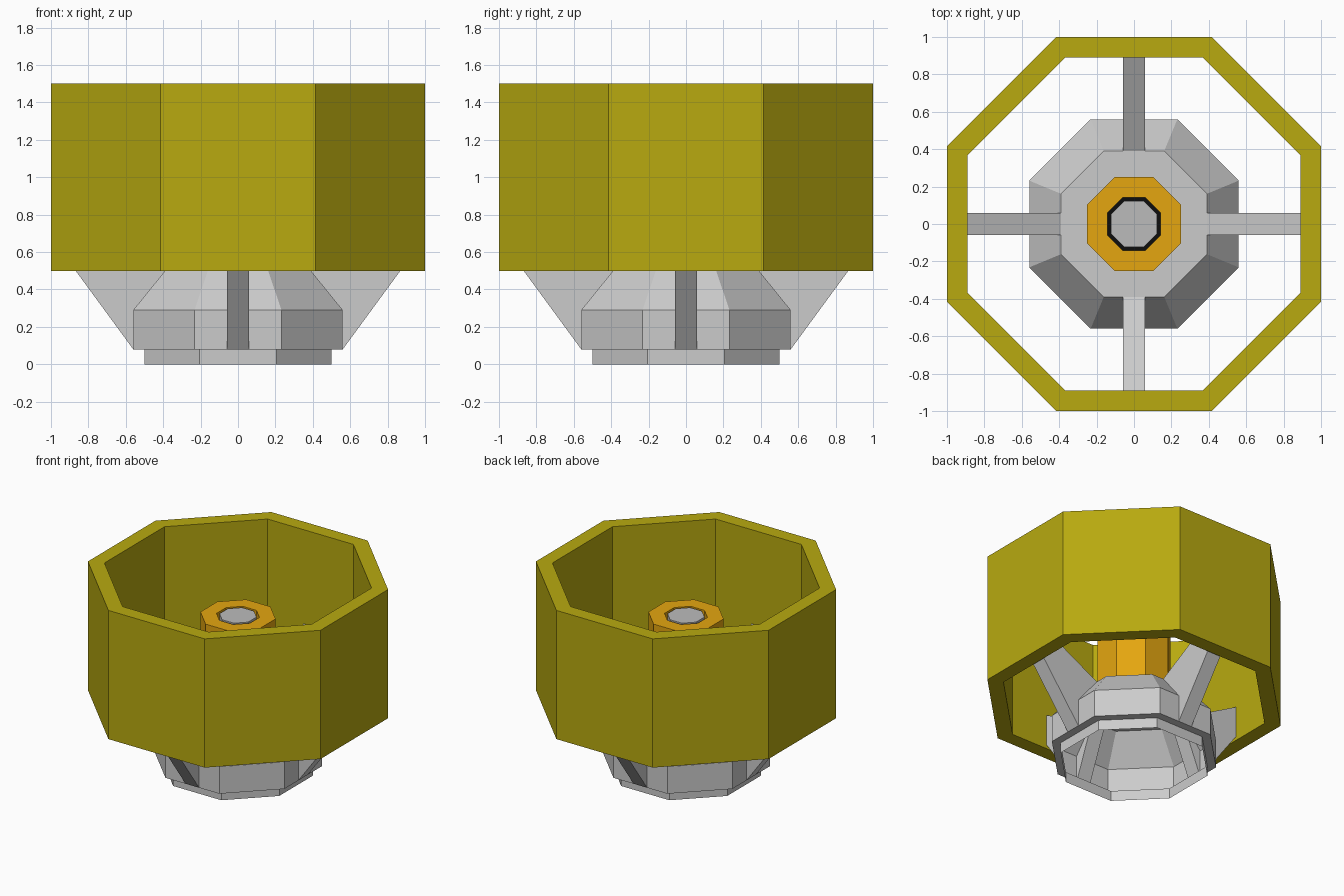
import bpy, bmesh, math

if "Cube" in bpy.data.objects:
    bpy.data.objects.remove(bpy.data.objects["Cube"])


def material(name, rgb):
    m = bpy.data.materials.new(name)
    m.diffuse_color = (*rgb, 1)
    m.use_nodes = True
    m.node_tree.nodes["Principled BSDF"].inputs["Base Color"].default_value = m.diffuse_color
    return m


def finish(bm, name, mat=None):
    me = bpy.data.meshes.new(name)
    bm.to_mesh(me)
    bm.free()
    ob = bpy.data.objects.new(name, me)
    bpy.context.collection.objects.link(ob)
    if mat:
        me.materials.append(mat)
    return ob


def octagon(name, profile, mat=None, closed=False, cap_top=False):
    """Sweep (flat radius, z) points around z with eight flat sides."""
    bm = bmesh.new()
    k = 1 / math.cos(math.pi / 8)
    rings = []
    for r, z in profile:
        angles = [math.pi / 8 + i * math.pi / 4 for i in range(8)]
        rings.append([bm.verts.new((r * k * math.cos(a), r * k * math.sin(a), z)) for a in angles])
    pairs = list(zip(rings, rings[1:]))
    if closed:
        pairs.append((rings[-1], rings[0]))
    for a, b in pairs:
        for i in range(8):
            j = (i + 1) % 8
            bm.faces.new((a[i], a[j], b[j], b[i]))
    if cap_top:
        bm.faces.new(rings[-1])
    return finish(bm, name, mat)


def strut(name, angle):
    """Slanted brace: side profile (radius, z) given a width, turned about z."""
    profile = [(0.56, 0.08), (0.89, 0.53), (0.89, 0.77), (0.39, 0.50)]
    bm = bmesh.new()
    a, b = [[bm.verts.new((r, y, z)) for r, z in profile] for y in (-0.058, 0.058)]
    bm.faces.new(a)
    bm.faces.new(b[::-1])
    for i in range(4):
        j = (i + 1) % 4
        bm.faces.new((a[j], a[i], b[i], b[j]))
    bmesh.ops.recalc_face_normals(bm, faces=bm.faces)
    finish(bm, name).rotation_euler.z = angle


yellow = material("yellow", (0.48, 0.40, 0.005))
orange = material("orange", (0.78, 0.38, 0.005))
black = material("black", (0.004, 0.004, 0.004))
silver = material("silver", (0.5, 0.5, 0.5))

# outer shroud
octagon("outer_shroud", [(1, 0.5), (1, 1.5), (0.89, 1.5), (0.89, 0.5)], yellow, closed=True)

# hollow base, open underneath
octagon("base_housing", [(0.5, 0), (0.5, 0.08), (0.56, 0.08), (0.56, 0.29), (0.39, 0.5)], cap_top=True)

# four braces holding the shroud
for n, side in enumerate(("right", "back", "left", "front")):
    strut(side + "_strut", n * math.pi / 2)

# central post with a dark recess and a pale core
octagon("centre_post", [(0.25, 0.5), (0.25, 1.19), (0.143, 1.19), (0.143, 1.1)], orange)
octagon("recess_floor", [(0.123, 1.1), (0.143, 1.1)][::-1], black)
octagon("post_core", [(0.123, 1.1), (0.123, 1.19)], silver, cap_top=True)
